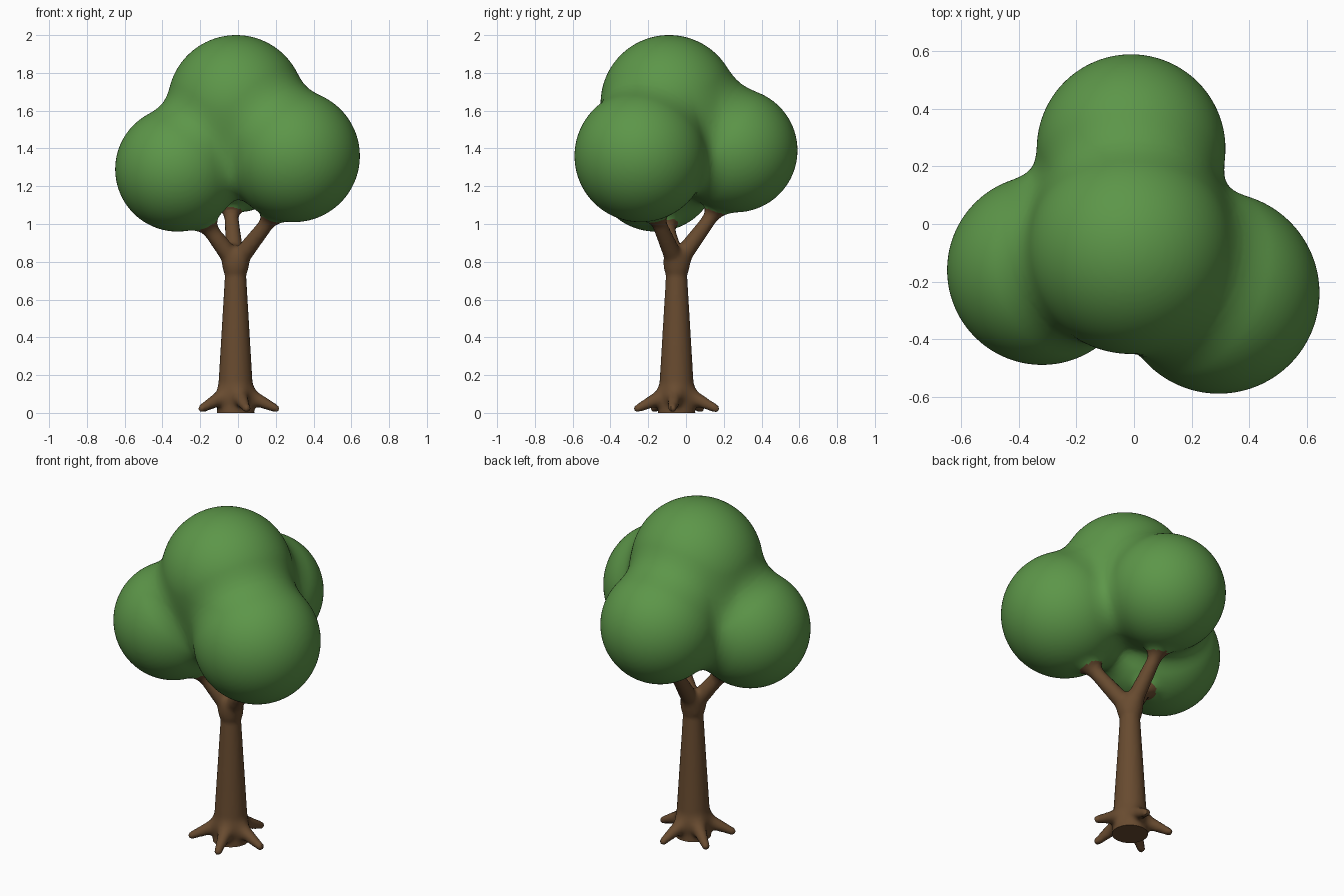
import bpy, bmesh, math
from mathutils import Vector, Matrix

if "Cube" in bpy.data.objects:
    bpy.data.objects.remove(bpy.data.objects["Cube"])

V = Vector
AX = V((-0.013, -0.05, 0))          # trunk axis

# Leaf blobs: centre, radius
BLOBS = [(V((-0.32, -0.16, 1.29)), 0.33), (V((0.295, -0.24, 1.36)), 0.35),
         (V((-0.01, 0.262, 1.39)), 0.328), (V((-0.01, -0.09, 1.638)), 0.362)]

# Tapered limbs: start, end, start radius, end radius
TRUNK = [(AX + V((0, 0, -0.1)), AX + V((0, 0, 0.74)), 0.105, 0.055)]
BRANCHES = [(AX + V((0, 0, 0.79)), V(tip), 0.05, 0.031) for tip in
            ((-0.245, -0.135, 1.1), (0.23, -0.185, 1.1), (-0.04, 0.18, 1.1))]
ROOTS = []
for deg in (-74, -6, 75, 144, 213):
    d = V((math.cos(math.radians(deg)), math.sin(math.radians(deg)), 0))
    ROOTS.append((AX + d * 0.05 + V((0, 0, 0.1)), AX + d * 0.213 + V((0, 0, 0.024)), 0.045, 0.02))


def smin(a, b, k):
    h = k - abs(a - b)
    return min(a, b) - (h * h / (4 * k) if h > 0 else 0)


def limb(p, a, b, ra, rb):
    ab = b - a
    ap = p - a
    t = min(1, max(0, ap.dot(ab) / ab.length_squared))
    return (ap - ab * t).length - ra - (rb - ra) * t


def leaf_dist(p):
    d = 9.0
    for c, r in BLOBS:
        d = smin(d, (p - c).length - r, 0.12)
    return d


def bark_dist(p):
    d = limb(p, *TRUNK[0])
    if p.z > 0.5:
        for b in BRANCHES:
            d = smin(d, limb(p, *b), 0.04)
    else:
        for r in ROOTS:
            d = smin(d, limb(p, *r), 0.04)
    return d


def tree_dist(p):
    if p.z < 0.8:
        return bark_dist(p)
    if p.z > 1.35:
        return leaf_dist(p)
    return smin(leaf_dist(p), bark_dist(p), 0.08)


# Rough union of balls, fused by a voxel remesh
bm = bmesh.new()


def ball(c, r, n):
    bmesh.ops.create_icosphere(bm, subdivisions=n, radius=r, matrix=Matrix.Translation(c))


for c, r in BLOBS:
    ball(c, r, 4)
for a, b, ra, rb in TRUNK + BRANCHES + ROOTS:
    n = int((b - a).length / (0.35 * rb)) + 1
    for i in range(n + 1):
        ball(a.lerp(b, i / n), ra + (rb - ra) * i / n, 2)
me = bpy.data.meshes.new("rough")
bm.to_mesh(me)
bm.free()
rough = bpy.data.objects.new("rough", me)
bpy.context.collection.objects.link(rough)
mod = rough.modifiers.new("fuse", 'REMESH')
mod.mode = 'VOXEL'
mod.voxel_size = 0.015
dg = bpy.context.evaluated_depsgraph_get()
bm = bmesh.new()
bm.from_object(rough, dg)
bpy.data.objects.remove(rough)

# Pull the surface onto the smoothly blended shape
E = 0.002
for v in bm.verts:
    p = v.co.copy()
    for _ in range(4):
        d = tree_dist(p)
        if abs(d) < 0.0004:
            break
        g = V((tree_dist(p + V((E, 0, 0))) - d, tree_dist(p + V((0, E, 0))) - d,
               tree_dist(p + V((0, 0, E))) - d)) / E
        p -= g * (d / max(g.length_squared, 0.3))
    v.co = p

# Flat cut at the ground
res = bmesh.ops.bisect_plane(bm, geom=bm.verts[:] + bm.edges[:] + bm.faces[:],
                             plane_co=(0, 0, 0), plane_no=(0, 0, 1), clear_inner=True)
bmesh.ops.holes_fill(bm, edges=[e for e in bm.edges if e.is_boundary], sides=0)
bmesh.ops.recalc_face_normals(bm, faces=bm.faces[:])

# Bark where the limbs are nearer than the leaves
for f in bm.faces:
    c = f.calc_center_median()
    f.material_index = 0 if c.z < 0.9 or (c.z < 1.3 and bark_dist(c) < leaf_dist(c) + 0.012) else 1


def part(name, index, mat_name, colour):
    b = bm.copy()
    bmesh.ops.delete(b, geom=[f for f in b.faces if f.material_index != index], context='FACES')
    for f in b.faces:
        f.material_index = 0
    mesh = bpy.data.meshes.new(name)
    b.to_mesh(mesh)
    b.free()
    mat = bpy.data.materials.new(mat_name)
    mat.diffuse_color = (*colour, 1)
    mat.use_nodes = True
    mat.node_tree.nodes["Principled BSDF"].inputs["Base Color"].default_value = mat.diffuse_color
    mesh.materials.append(mat)
    ob = bpy.data.objects.new(name, mesh)
    bpy.context.collection.objects.link(ob)
    bpy.ops.object.select_all(action='DESELECT')
    ob.select_set(True)
    bpy.context.view_layer.objects.active = ob
    bpy.ops.object.shade_smooth_by_angle(angle=math.radians(45))


part("trunk_and_roots", 0, "brown bark", (0.138, 0.070, 0.029))
part("foliage", 1, "leaf green", (0.108, 0.305, 0.066))
bm.free()
